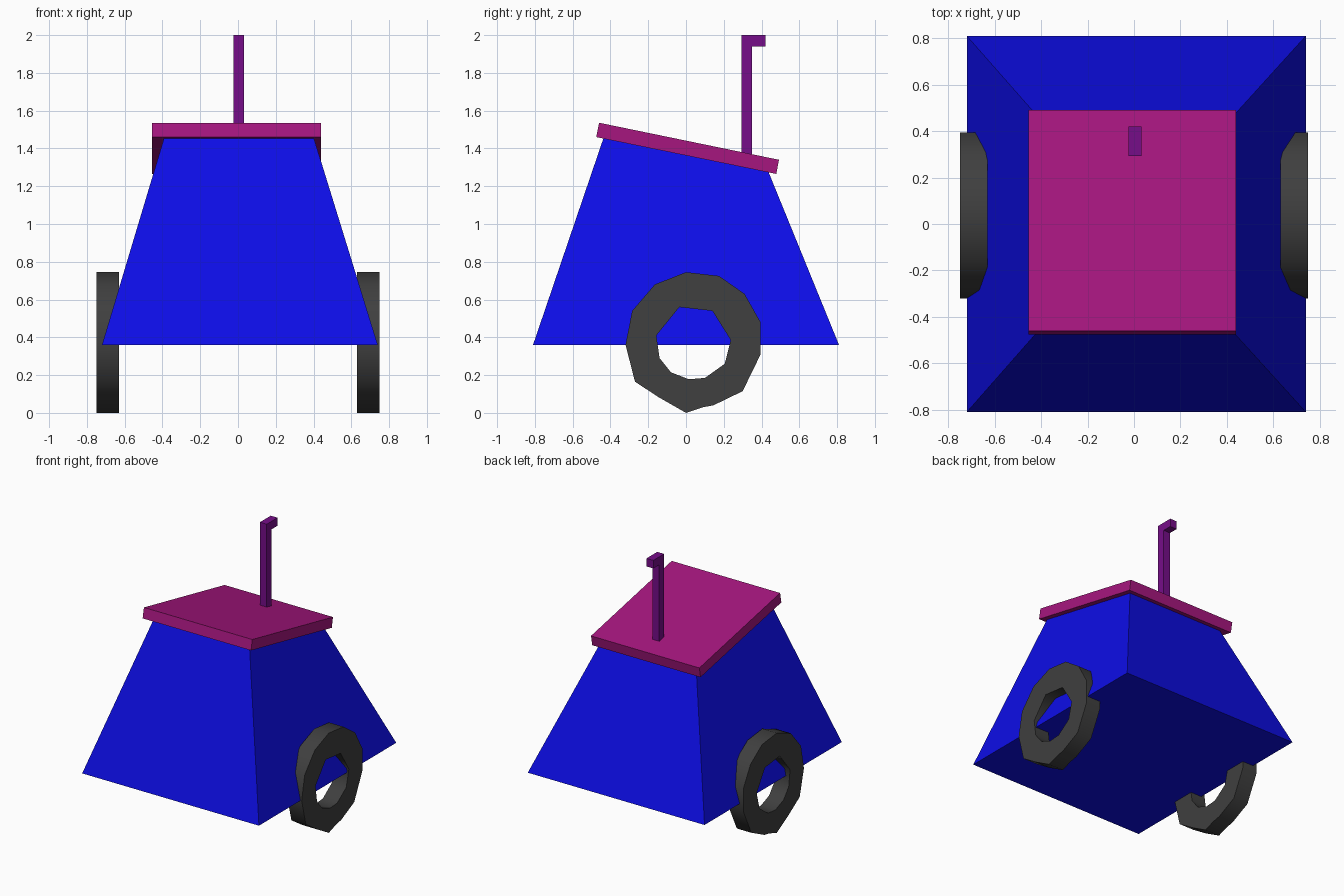
import bpy
import bmesh
import math

if "Cube" in bpy.data.objects:
    bpy.data.objects.remove(bpy.data.objects["Cube"])


def material(name, rgb):
    m = bpy.data.materials.new(name)
    m.diffuse_color = (*rgb, 1)
    m.use_nodes = True
    m.node_tree.nodes["Principled BSDF"].inputs["Base Color"].default_value = m.diffuse_color
    return m


BLUE = material("blue", (0.004, 0.004, 0.8))
MAGENTA = material("magenta", (0.38, 0.008, 0.21))
PURPLE = material("purple", (0.18, 0.004, 0.25))
RUBBER = material("dark grey", (0.05, 0.05, 0.05))


def hexahedron(name, bottom, top, mat):
    """Six-sided solid between two rings of four corners."""
    bm = bmesh.new()
    b = [bm.verts.new(p) for p in bottom]
    t = [bm.verts.new(p) for p in top]
    bm.faces.new(b[::-1])
    bm.faces.new(t)
    for i in range(4):
        j = (i + 1) % 4
        bm.faces.new((b[i], b[j], t[j], t[i]))
    return finish(name, bm, mat)


def extrude_x(name, profile, x0, x1, mat):
    """Extrude a (y, z) profile along x."""
    bm = bmesh.new()
    face = bm.faces.new([bm.verts.new((x0, y, z)) for y, z in profile])
    ext = bmesh.ops.extrude_face_region(bm, geom=[face])["geom"]
    verts = [v for v in ext if isinstance(v, bmesh.types.BMVert)]
    bmesh.ops.translate(bm, verts=verts, vec=(x1 - x0, 0, 0))
    return finish(name, bm, mat)


def finish(name, bm, mat):
    bmesh.ops.recalc_face_normals(bm, faces=bm.faces)
    me = bpy.data.meshes.new(name)
    bm.to_mesh(me)
    bm.free()
    me.materials.append(mat)
    ob = bpy.data.objects.new(name, me)
    bpy.context.collection.objects.link(ob)
    return ob


def rect(x0, x1, y0, y1, z_front, z_back):
    return [(x0, y0, z_front), (x1, y0, z_front), (x1, y1, z_back), (x0, y1, z_back)]


# Tapered body with a sloping top
hexahedron("body", rect(-0.72, 0.74, -0.81, 0.81, 0.36, 0.36),
           rect(-0.39, 0.4, -0.435, 0.435, 1.46, 1.28), BLUE)

# Tilted lid
extrude_x("lid", [(-0.475, 1.46), (0.478, 1.265), (0.492, 1.34), (-0.46, 1.536)],
          -0.455, 0.44, MAGENTA)

# Upright post with a short hook pointing backwards
extrude_x("post", [(0.293, 1.3), (0.35, 1.3), (0.35, 1.94), (0.42, 1.94),
                   (0.42, 2.0), (0.293, 2.0)], -0.024, 0.032, PURPLE)

# Hand-cut polygonal wheels: outer rim and hole as (y, z) points
OUTER = [(0, 0.745), (0.175, 0.725), (0.31, 0.63), (0.395, 0.48), (0.395, 0.31),
         (0.30, 0.115), (0.145, 0.04), (0.09, 0.03), (0, 0), (-0.14, 0.08),
         (-0.27, 0.165), (-0.32, 0.36), (-0.285, 0.54), (-0.165, 0.68)]
HOLE = [(-0.035, 0.56), (0.14, 0.54), (0.237, 0.385), (0.205, 0.26), (0.10, 0.185),
        (0.015, 0.178), (-0.08, 0.215), (-0.14, 0.29), (-0.157, 0.41)]


def wheel(name, x):
    cu = bpy.data.curves.new(name, 'CURVE')
    cu.dimensions = '2D'
    cu.fill_mode = 'BOTH'
    cu.extrude = 0.06
    for pts in (OUTER, HOLE):
        sp = cu.splines.new('POLY')
        sp.points.add(len(pts) - 1)
        for p, (y, z) in zip(sp.points, pts):
            p.co = (y, z, 0, 1)
        sp.use_cyclic_u = True
    cu.materials.append(RUBBER)
    ob = bpy.data.objects.new(name, cu)
    bpy.context.collection.objects.link(ob)
    ob.location.x = x
    ob.rotation_euler = (math.pi / 2, 0, math.pi / 2)
    bpy.ops.object.select_all(action='DESELECT')
    ob.select_set(True)
    bpy.context.view_layer.objects.active = ob
    bpy.ops.object.convert(target='MESH')


for side, x in (("left", -0.69), ("right", 0.69)):
    wheel(side + "_wheel", x)
